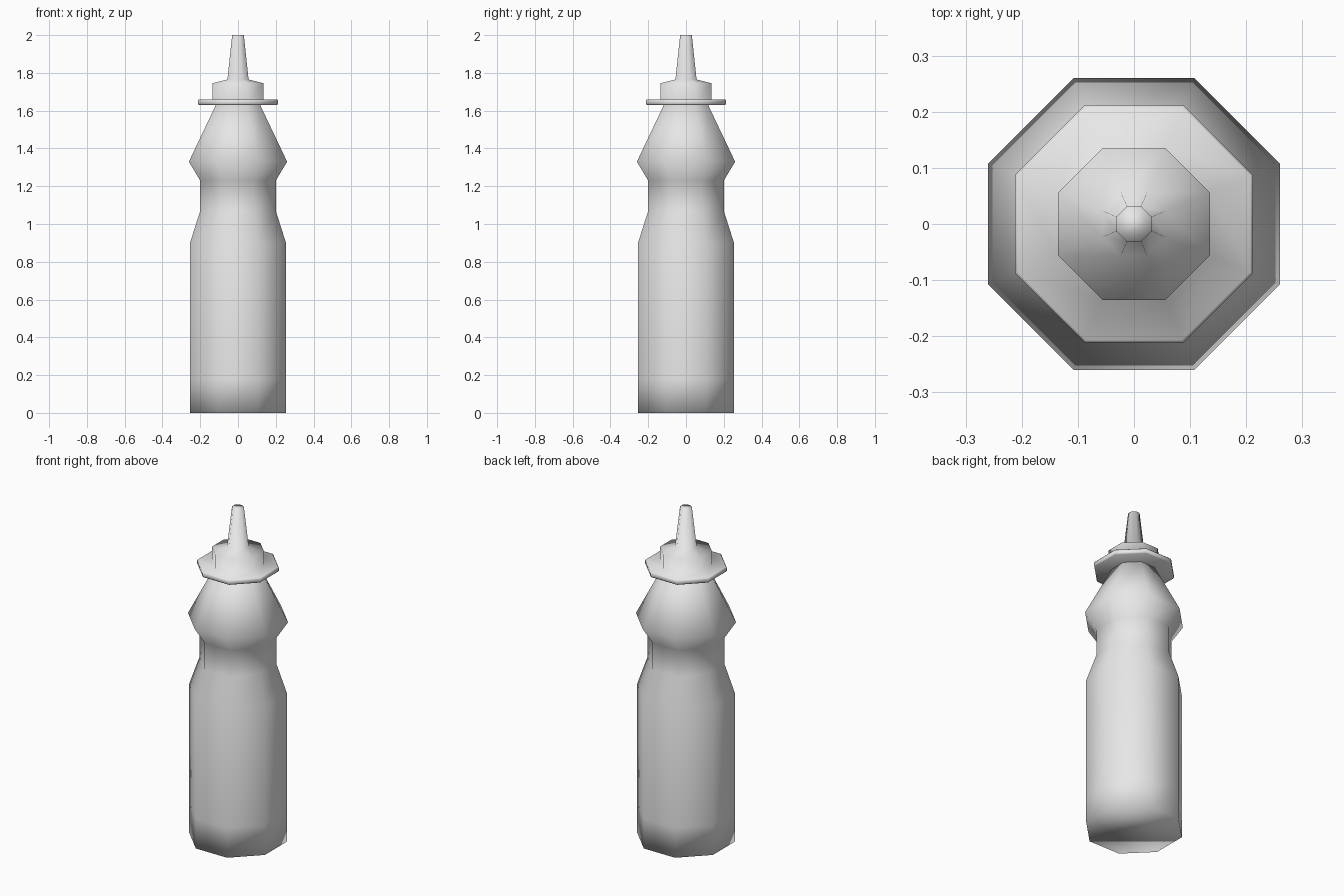
import bpy, bmesh, math

SIDES = 8

# Remove the default cube
cube = bpy.data.objects.get("Cube")
if cube:
    bpy.data.objects.remove(cube, do_unlink=True)

# Single pale plastic colour
plastic = bpy.data.materials.new("pale_grey_plastic")
plastic.use_nodes = True
colour = (0.8, 0.8, 0.8, 1.0)
plastic.diffuse_color = colour
bsdf = next(n for n in plastic.node_tree.nodes if n.type == 'BSDF_PRINCIPLED')
bsdf.inputs["Base Color"].default_value = colour


def turned_part(name, profile):
    """Closed, smooth octagonal solid from (flat-to-centre distance, height) pairs."""
    bm = bmesh.new()
    rings = []
    for flat, z in profile:
        r = flat / math.cos(math.pi / SIDES)
        angles = [(i + 0.5) * 2 * math.pi / SIDES for i in range(SIDES)]
        rings.append([bm.verts.new((r * math.cos(a), r * math.sin(a), z)) for a in angles])
    for low, high in zip(rings, rings[1:]):
        for i in range(SIDES):
            j = (i + 1) % SIDES
            bm.faces.new((low[i], low[j], high[j], high[i]))
    bm.faces.new(rings[0][::-1])
    bm.faces.new(rings[-1])
    bmesh.ops.recalc_face_normals(bm, faces=bm.faces)
    for face in bm.faces:
        face.smooth = True
    mesh = bpy.data.meshes.new(name)
    bm.to_mesh(mesh)
    bm.free()
    mesh.materials.append(plastic)
    obj = bpy.data.objects.new(name, mesh)
    bpy.context.collection.objects.link(obj)
    return obj


# Bottle: straight base, pinched grip, flared shoulder, tapering neck
turned_part("bottle_body", [
    (0.254, 0.0), (0.254, 0.18), (0.254, 0.90), (0.20, 1.07),
    (0.20, 1.23), (0.26, 1.33), (0.115, 1.635),
])

# Cap: thin flange, collar, sloped top and long nozzle
turned_part("nozzle_cap", [
    (0.207, 1.63), (0.212, 1.636), (0.212, 1.654), (0.207, 1.66),
    (0.135, 1.66), (0.135, 1.745), (0.056, 1.765), (0.031, 2.0),
])
